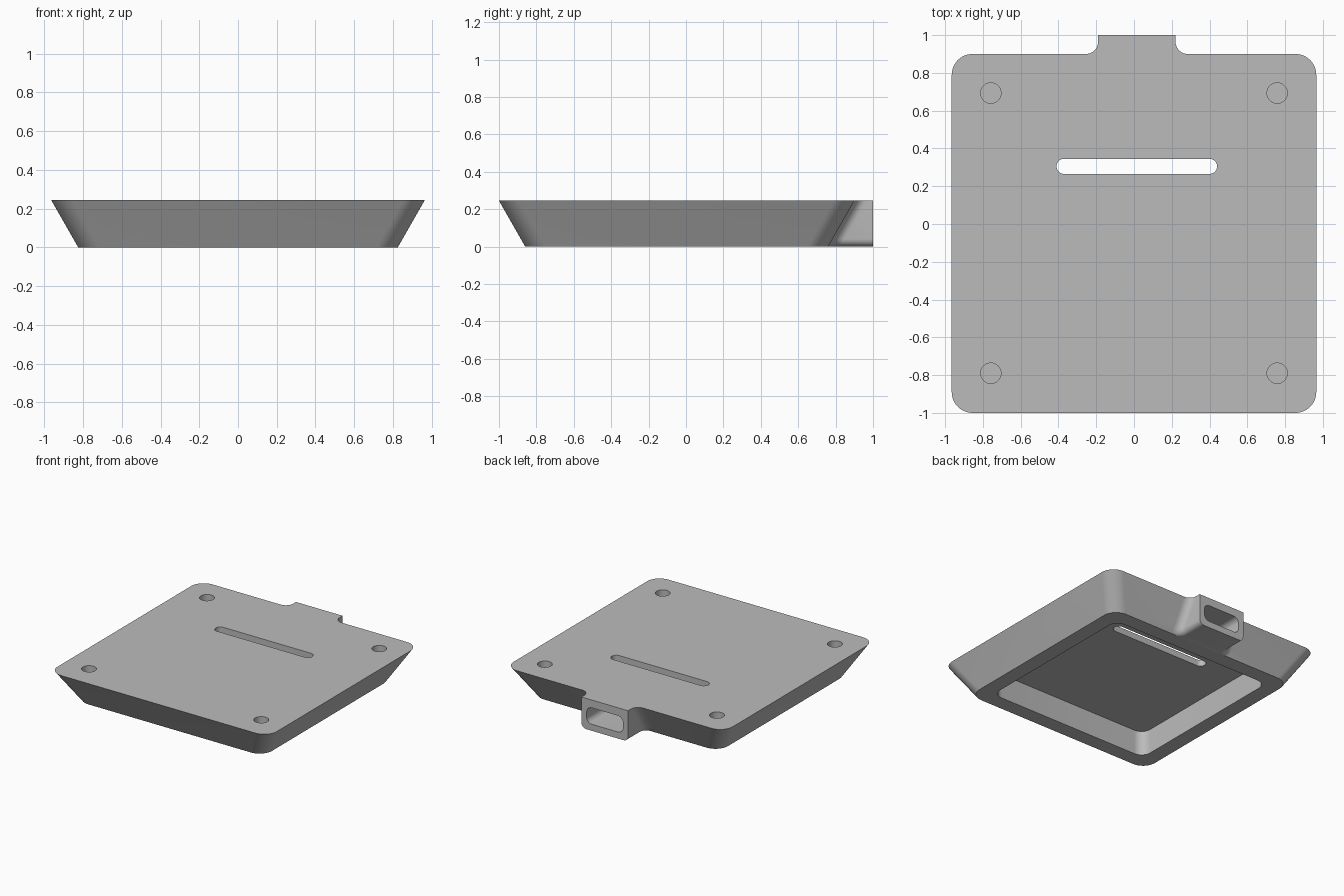
import bpy, bmesh
from math import sin, cos, pi

cube = bpy.data.objects.get("Cube")
if cube:
    bpy.data.objects.remove(cube, do_unlink=True)

H = 0.245          # overall height
DRAFT = 0.14       # how far the walls lean in at the base
PORT_X = 0.015     # centre of the cable port and slot

grey = bpy.data.materials.new("plain grey")
grey.use_nodes = True
colour = (0.5, 0.5, 0.5, 1)
grey.diffuse_color = colour
grey.node_tree.nodes["Principled BSDF"].inputs["Base Color"].default_value = colour


def loft(name, rings):
    """Closed solid through a stack of equal rings."""
    bm = bmesh.new()
    loops = [[bm.verts.new(p) for p in ring] for ring in rings]
    n = len(loops[0])
    for a, b in zip(loops, loops[1:]):
        for i in range(n):
            j = (i + 1) % n
            bm.faces.new((a[i], a[j], b[j], b[i]))
    bm.faces.new(loops[0][::-1])
    bm.faces.new(loops[-1])
    bmesh.ops.recalc_face_normals(bm, faces=bm.faces[:])
    mesh = bpy.data.meshes.new(name)
    bm.to_mesh(mesh)
    bm.free()
    mesh.materials.append(grey)
    obj = bpy.data.objects.new(name, mesh)
    bpy.context.collection.objects.link(obj)
    return obj


def rounded_rect(cx, cy, hx, hy, r, steps=12):
    pts = []
    for k, (sx, sy) in enumerate(((1, 1), (-1, 1), (-1, -1), (1, -1))):
        for i in range(steps + 1):
            a = (k + i / steps) * pi / 2
            pts.append((cx + sx * (hx - r) + r * cos(a), cy + sy * (hy - r) + r * sin(a)))
    return pts


def flat(pts, z):
    return [(x, y, z) for x, y in pts]


def combine(target, tool, operation):
    mod = target.modifiers.new(operation.lower(), 'BOOLEAN')
    mod.operation, mod.solver, mod.object = operation, 'EXACT', tool
    bpy.context.view_layer.objects.active = target
    bpy.ops.object.modifier_apply(modifier=mod.name)
    bpy.data.objects.remove(tool, do_unlink=True)


# Tapered tray body
body = loft("tray_body", [
    flat(rounded_rect(0, -0.05, 0.965 - DRAFT, 0.95 - DRAFT, 0.11), 0),
    flat(rounded_rect(0, -0.05, 0.965, 0.95, 0.11), H)])


# Cable port block: concave fillets into the back wall, rounded lower edges
def port_ring(z, inset):
    hw, r = 0.205 - inset, 0.065
    wall = 0.9 - DRAFT * (1 - z / H)
    arc = [(hw + r - r * sin(t), wall + r - r * cos(t))
           for t in (i * pi / 20 for i in range(11))]
    half = [(hw + r, wall - 0.08)] + arc + [(hw, 1)]
    ring = half + [(-x, y) for x, y in reversed(half)]
    return [(PORT_X + x, y, z) for x, y in ring]


EDGE = 0.04
angles = [i * pi / 12 for i in range(7)]
port = loft("cable_port", [port_ring(EDGE * (1 - cos(t)), EDGE * (1 - sin(t))) for t in angles]
            + [port_ring(H, 0)])
combine(body, port, 'UNION')

# Pocket open to the underside
pocket = rounded_rect(0, -0.05, 0.705, 0.69, 0.08)
combine(body, loft("pocket", [flat(pocket, -0.1), flat(pocket, 0.195)]), 'DIFFERENCE')

# Long slot through the top plate
slot = rounded_rect(PORT_X, 0.305, 0.425, 0.04, 0.0399)
combine(body, loft("slot", [flat(slot, 0.1), flat(slot, 0.4)]), 'DIFFERENCE')

# Cable tunnel from the port into the pocket
tunnel = rounded_rect(PORT_X, 0.117, 0.16, 0.065, 0.045)
combine(body, loft("tunnel", [[(x, y, z) for x, z in tunnel] for y in (0.55, 1.1)]), 'DIFFERENCE')

# Blind round holes at the four corners
for x in (-0.758, 0.758):
    for y in (-0.79, 0.693):
        hole = rounded_rect(x, y, 0.054, 0.054, 0.0539)
        combine(body, loft("hole", [flat(hole, 0.14), flat(hole, 0.4)]), 'DIFFERENCE')

# Smooth curves, sharp edges
bpy.ops.object.select_all(action='DESELECT')
body.select_set(True)
bpy.context.view_layer.objects.active = body
bpy.ops.object.shade_smooth_by_angle(angle=pi / 6)
